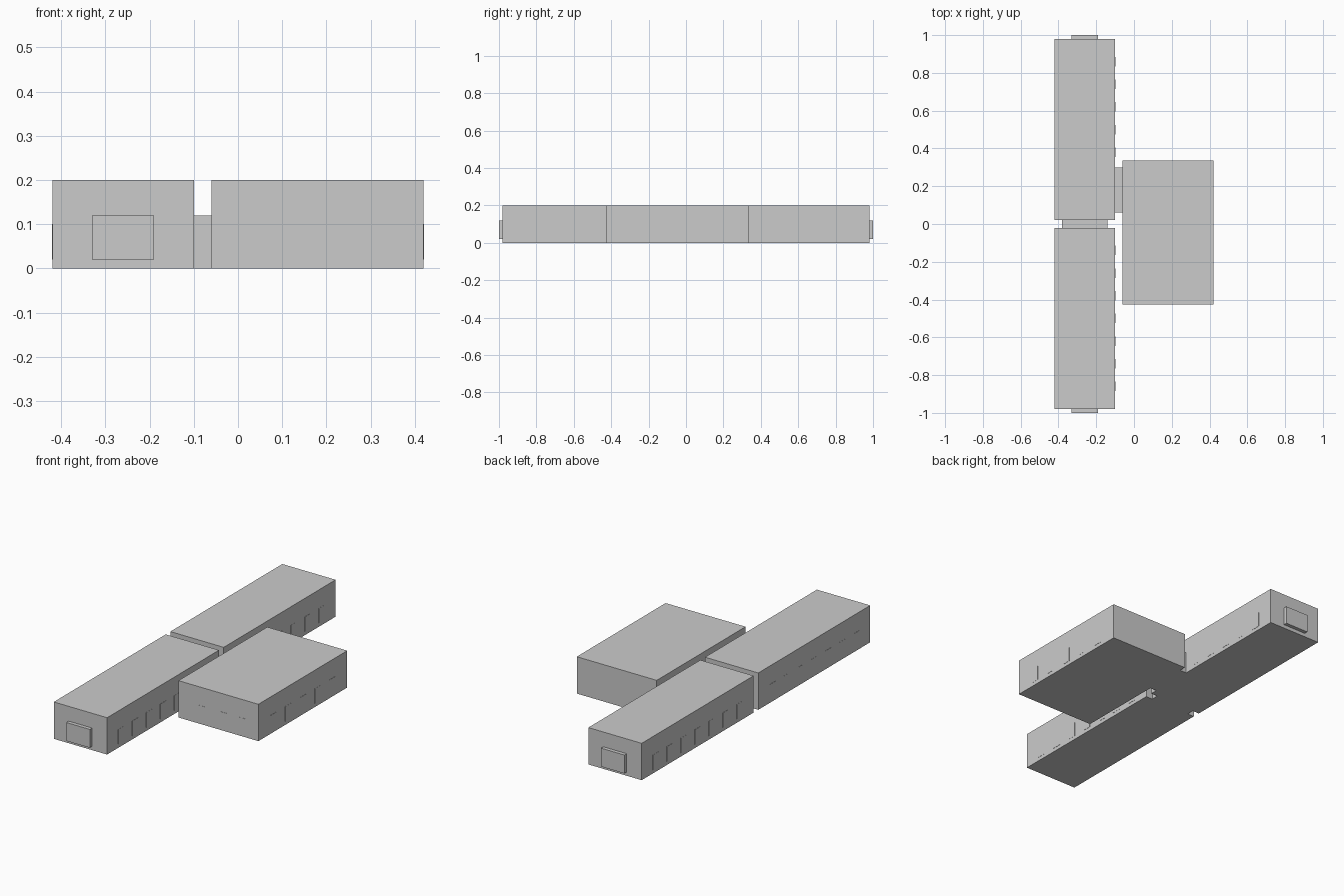
import bpy
import bmesh
from mathutils import Matrix, Vector

if "Cube" in bpy.data.objects:
    bpy.data.objects.remove(bpy.data.objects["Cube"])


def add_boxes(name, boxes):
    """One object from boxes given as (x0, x1, y0, y1, z0, z1)."""
    bm = bmesh.new()
    for x0, x1, y0, y1, z0, z1 in boxes:
        centre = Vector((x0 + x1, y0 + y1, z0 + z1)) / 2
        size = Matrix.Diagonal((x1 - x0, y1 - y0, z1 - z0, 1))
        bmesh.ops.create_cube(bm, size=1, matrix=Matrix.Translation(centre) @ size)
    mesh = bpy.data.meshes.new(name)
    bm.to_mesh(mesh)
    bm.free()
    obj = bpy.data.objects.new(name, mesh)
    bpy.context.collection.objects.link(obj)
    return obj


def spaced(a, b, count):
    return [a + (b - a) * i / (count + 1) for i in range(1, count + 1)]


HEIGHT = 0.20
LINK = 0.12          # height of the low connecting passages
WX0, WX1 = -0.42, -0.10
HX0, HX1, HY0, HY1 = -0.06, 0.42, -0.425, 0.337
W, T = 0.025, 0.001  # window half width and relief
SILL, HEAD = 0.02, 0.10

# Main building blocks
add_boxes("main_hall", [(HX0, HX1, HY0, HY1, 0, HEIGHT)])
for name, y0, y1 in (("south_wing", -0.98, -0.02), ("north_wing", 0.02, 0.98)):
    add_boxes(name, [(WX0, WX1, y0, y1, 0, HEIGHT)])

    # Nearly flush windows along both long walls
    panes = [(x - T, x + T, y - W, y + W, SILL, HEAD)
             for x in (WX0, WX1) for y in spaced(y0, y1, 7)]
    add_boxes(name + "_windows", panes)

# Low passages joining the blocks
add_boxes("wing_passage", [(-0.38, -0.14, -0.02, 0.02, 0, LINK)])
add_boxes("hall_passage", [(WX1, HX0, 0.06, 0.30, 0, LINK)])

# End doors of the wings
for name, y0, y1 in (("south_door", -1.0, -0.98), ("north_door", 0.98, 1.0)):
    add_boxes(name, [(-0.33, -0.19, y0, y1, 0.02, LINK)])

# Hall windows on the front and right walls
add_boxes("hall_front_windows", [(x - W, x + W, HY0 - T, HY0 + T, SILL, HEAD)
                                 for x in (0.08, 0.203, 0.326)])
add_boxes("hall_side_windows", [(HX1 - T, HX1 + T, y - W, y + W, SILL, HEAD)
                                for y in spaced(HY0, HY1, 5)])
